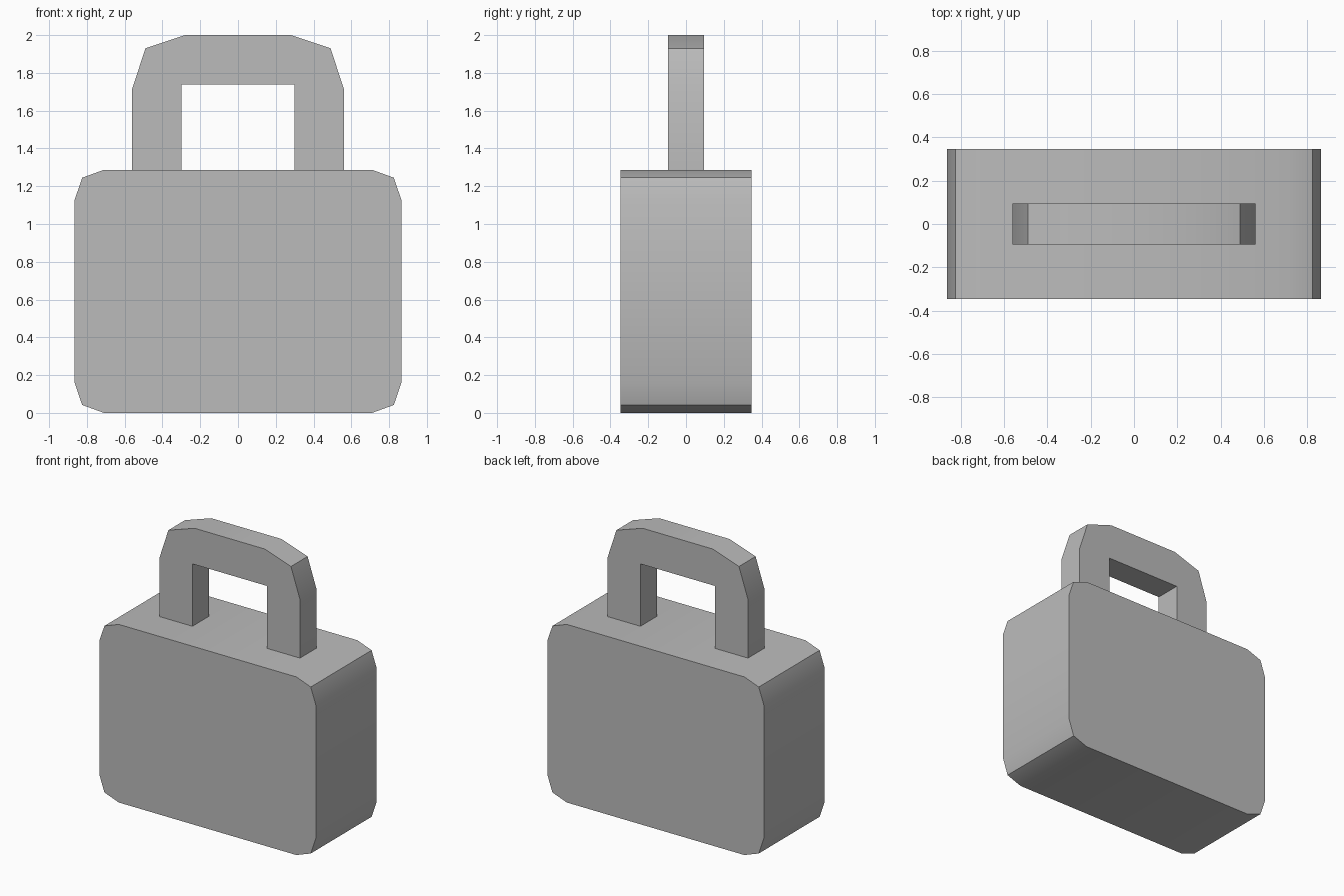
import bpy
import bmesh
import math

cube = bpy.data.objects.get("Cube")
if cube:
    bpy.data.objects.remove(cube, do_unlink=True)

GREY = (0.5, 0.5, 0.5, 1.0)
grey = bpy.data.materials.new("plain_grey")
grey.use_nodes = True
grey.diffuse_color = GREY
grey.node_tree.nodes["Principled BSDF"].inputs["Base Color"].default_value = GREY


def mirrored(half):
    """Close a right-hand outline, listed from bottom to top, with its mirror."""
    return half + [(-x, z) for x, z in reversed(half)]


def extrude_outline(name, outline, depth):
    """Extrude an x-z outline along y, centred on y = 0."""
    bm = bmesh.new()
    face = bm.faces.new([bm.verts.new((x, -depth / 2, z)) for x, z in outline])
    result = bmesh.ops.extrude_face_region(bm, geom=[face])
    moved = [v for v in result["geom"] if isinstance(v, bmesh.types.BMVert)]
    bmesh.ops.translate(bm, verts=moved, vec=(0, depth, 0))
    bmesh.ops.recalc_face_normals(bm, faces=bm.faces)
    mesh = bpy.data.meshes.new(name)
    bm.to_mesh(mesh)
    bm.free()
    mesh.materials.append(grey)
    obj = bpy.data.objects.new(name, mesh)
    bpy.context.collection.objects.link(obj)
    bpy.ops.object.select_all(action="DESELECT")
    obj.select_set(True)
    bpy.context.view_layer.objects.active = obj
    bpy.ops.object.shade_smooth_by_angle(angle=math.radians(30))
    return obj


# Case body: a box with two-step bevelled corners
BODY_TOP = 1.287
corner = [(0.71, 0), (0.825, 0.042), (0.865, 0.16)]
body_half = corner + [(x, BODY_TOP - z) for x, z in reversed(corner)]
extrude_outline("case_body", mirrored(body_half), 0.695)

# Carrying handle: an arch with faceted shoulders and a square opening
outer = [(0.562, BODY_TOP), (0.562, 1.71), (0.49, 1.93), (0.28, 2.0)]
inner = [(-0.298, BODY_TOP), (-0.298, 1.738), (0.298, 1.738), (0.298, BODY_TOP)]
extrude_outline("carrying_handle", mirrored(outer) + inner, 0.19)
